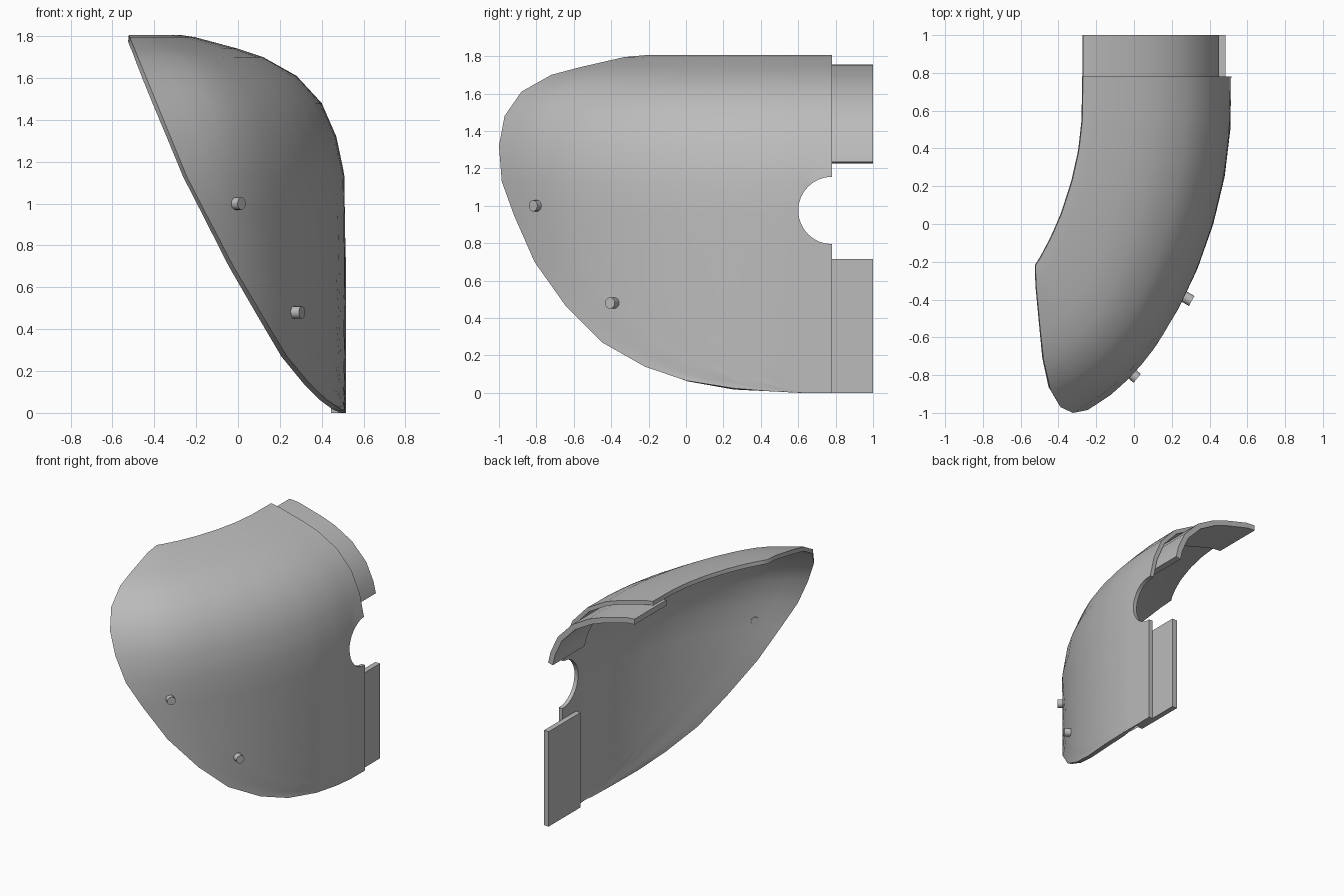
import bpy, bmesh, math
from mathutils import Vector

if "Cube" in bpy.data.objects:
    bpy.data.objects.remove(bpy.data.objects["Cube"], do_unlink=True)

grey = bpy.data.materials.new("plain grey")
grey.use_nodes = True
GREY = (0.5, 0.5, 0.5, 1)
grey.diffuse_color = GREY
grey.node_tree.nodes["Principled BSDF"].inputs["Base Color"].default_value = GREY


def make(name, bm):
    mesh = bpy.data.meshes.new(name)
    bm.to_mesh(mesh)
    bm.free()
    mesh.materials.append(grey)
    obj = bpy.data.objects.new(name, mesh)
    bpy.context.collection.objects.link(obj)
    return obj


def activate(obj):
    bpy.ops.object.select_all(action='DESELECT')
    obj.select_set(True)
    bpy.context.view_layer.objects.active = obj


def finish(obj, angle=35):
    activate(obj)
    for mod in list(obj.modifiers):
        bpy.ops.object.modifier_apply(modifier=mod.name)
    bpy.ops.object.shade_smooth_by_angle(angle=math.radians(angle))


def sheet(name, rows, thickness):
    # skin rows of points, then thicken inwards
    bm = bmesh.new()
    grid = [[bm.verts.new(p) for p in row] for row in rows]
    for low, high in zip(grid, grid[1:]):
        for j in range(len(low) - 1):
            bm.faces.new((low[j], high[j], high[j + 1], low[j + 1]))
    obj = make(name, bm)
    mod = obj.modifiers.new("thickness", 'SOLIDIFY')
    mod.thickness = thickness
    mod.offset = -1
    mod.use_even_offset = True
    return obj


def cylinder(name, centre, axis, radius, depth, sides):
    bm = bmesh.new()
    bmesh.ops.create_cone(bm, cap_ends=True, segments=sides, radius1=radius,
                          radius2=radius, depth=depth)
    obj = make(name, bm)
    obj.rotation_mode = 'QUATERNION'
    obj.rotation_quaternion = Vector(axis).to_track_quat('Z', 'Y')
    obj.location = centre
    return obj


# plan curve of the outer wall, from back to front
BACK = 0.78
path = [Vector(p) for p in (
    (.515, BACK), (.51, .5), (.48, .25), (.42, 0), (.335, -.24), (.24, -.44),
    (.12, -.64), (0, -.79), (-.12, -.9), (-.25, -.985), (-.4, -1.07))]


def normal(k):
    if k == 0:
        return Vector((-1, 0))
    t = (path[min(k + 1, len(path) - 1)] - path[k - 1]).normalized()
    return Vector((t.y, -t.x))


def x_at(curve, y):
    for a, b in zip(curve, curve[1:]):
        if b.y <= y:
            break
    return a.x + (b.x - a.x) * (y - a.y) / (b.y - a.y)


# shell rows: height, inset from the wall, front limit
levels = [(0, 0, .6), (.008, 0, .45), (.025, 0, .25), (.065, 0, 0),
          (.14, 0, -.22), (.27, 0, -.45), (.46, 0, -.64), (.7, 0, -.81),
          (.95, .001, -.92), (1.13, .005, -.985), (1.32, .045, -1),
          (1.48, .115, -.97), (1.61, .235, -.88), (1.7, .395, -.72),
          (1.74, .515, -.57), (1.795, .72, -.33), (1.805, .785, -.22)]
COLS = 22
rows = []
for z, inset, front in levels:
    curve = [p + normal(k) * inset for k, p in enumerate(path)]
    pull = (-.245 - .41 * (z - 1.13)) - x_at(curve, front) if z > 1.1 else 0
    row = []
    for j in range(COLS + 1):
        t = j / COLS
        y = BACK + (front - BACK) * t
        row.append((x_at(curve, y) + pull * t ** 3, y, z))
    rows.append(row)
shell = sheet("side_shell", rows, 0.03)

# round notch in the rear edge
cutter = cylinder("notch_cutter", (.5, BACK, .975), (1, 0, 0), .18, .4, 32)
cutter.hide_render = True
cut = shell.modifiers.new("notch", 'BOOLEAN')
cut.operation = 'DIFFERENCE'
cut.solver = 'EXACT'
cut.object = cutter
bpy.context.view_layer.update()
finish(shell)
bpy.data.objects.remove(cutter, do_unlink=True)

# curved upper joining tab
section = [(.45, 1.235), (.43, 1.32), (.37, 1.45), (.25, 1.575), (.11, 1.655),
           (0, 1.695), (-.2, 1.75), (-.27, 1.755)]
finish(sheet("upper_tab", [[(x, y, z) for y in (1, .62)] for x, z in section], .04))

# flat lower joining tab
bm = bmesh.new()
bmesh.ops.create_cube(bm, size=1)
bmesh.ops.scale(bm, vec=(.04, .38, .715), verts=bm.verts)
bmesh.ops.translate(bm, vec=(.465, .81, .3575), verts=bm.verts)
make("lower_tab", bm)

# small pegs through the wall
for name, place, axis in (("front_peg", (-.01, -.795, 1), (.77, -.64, 0)),
                          ("rear_peg", (.275, -.39, .48), (.87, -.49, 0))):
    finish(cylinder(name, place, axis, .03, .07, 16))
